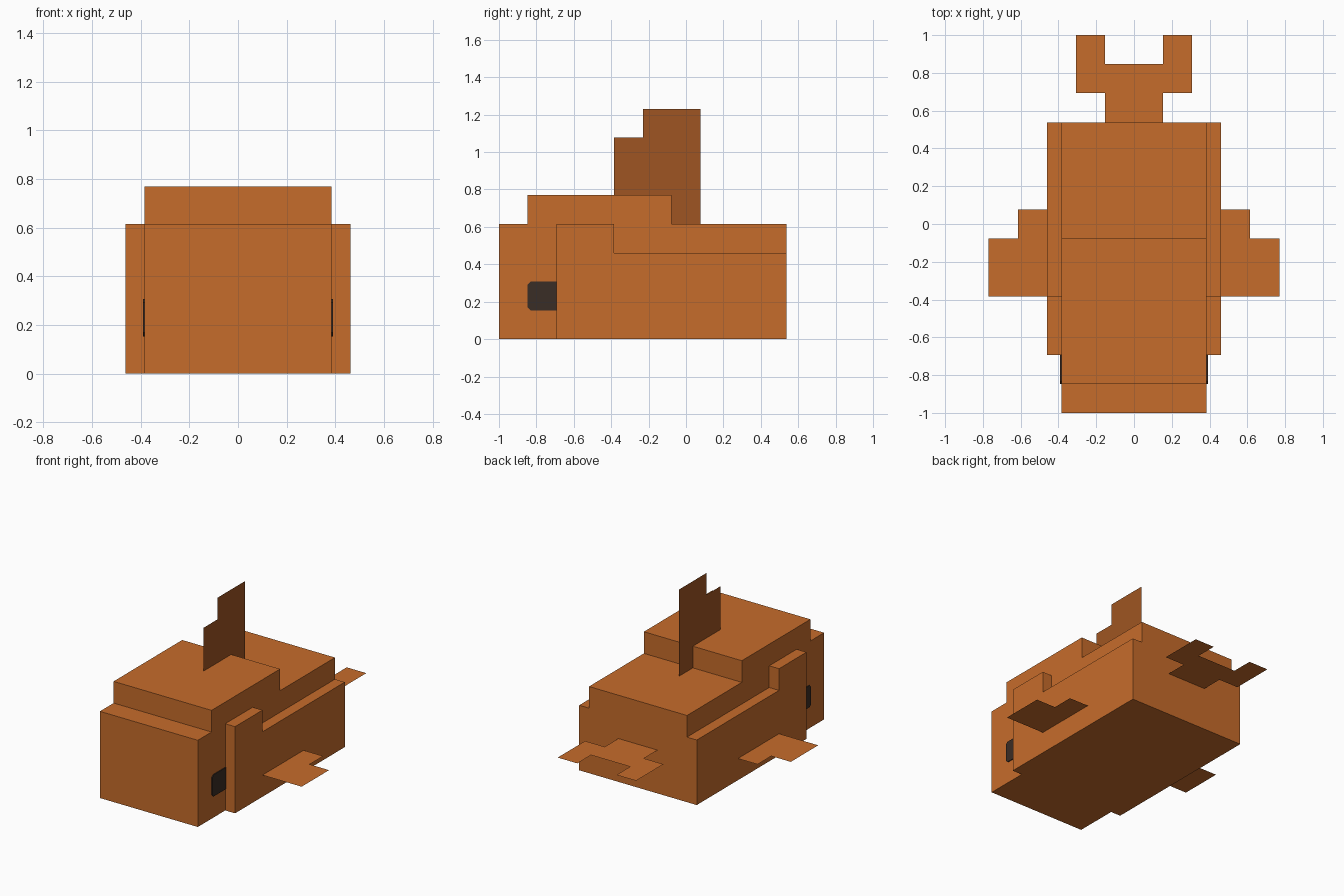
import bpy, bmesh
from mathutils import Vector

U = 2 / 26  # grid unit: the model is 26 units long

if "Cube" in bpy.data.objects:
    bpy.data.objects.remove(bpy.data.objects["Cube"], do_unlink=True)


def material(name, rgb):
    mat = bpy.data.materials.new(name)
    mat.use_nodes = True
    mat.diffuse_color = (*rgb, 1)
    mat.node_tree.nodes["Principled BSDF"].inputs["Base Color"].default_value = (*rgb, 1)
    return mat


ORANGE = material("orange", (0.565, 0.150, 0.024))
BROWN = material("dark_orange", (0.347, 0.091, 0.016))
BLACK = material("eye_black", (0.042, 0.026, 0.019))


def finish(name, bm, mat):
    mesh = bpy.data.meshes.new(name)
    bm.to_mesh(mesh)
    bm.free()
    mesh.materials.append(mat)
    obj = bpy.data.objects.new(name, mesh)
    bpy.context.collection.objects.link(obj)
    return obj


def outline(name, points, mat, depth=0):
    """Flat outline from 3D points in grid units, thickened along x by depth."""
    bm = bmesh.new()
    face = bm.faces.new([bm.verts.new(Vector(p) * U) for p in points])
    if depth:
        new = bmesh.ops.extrude_face_region(bm, geom=[face], use_keep_orig=True)["geom"]
        verts = [v for v in new if isinstance(v, bmesh.types.BMVert)]
        bmesh.ops.translate(bm, verts=verts, vec=(depth * U, 0, 0))
        bmesh.ops.recalc_face_normals(bm, faces=bm.faces)
    return finish(name, bm, mat)


# Stepped head and body, cut from one side profile
body = [(-13, 0), (7, 0), (7, 8), (-1, 8), (-1, 10), (-11, 10), (-11, 8), (-13, 8)]
outline("body", [(-5, y, z) for y, z in body], ORANGE, 10)

# Upright fin on the back
fin = [(-5, 8), (1, 8), (1, 16), (-3, 16), (-3, 14), (-5, 14)]
outline("back_fin", [(0, y, z) for y, z in fin], BROWN)

# Forked tail fin
half = [(2, 7), (2, 9), (4, 9), (4, 13), (2, 13), (2, 11)]
tail = half + [(-x, y) for x, y in reversed(half)]
outline("tail_fin", [(x, y, 4) for x, y in tail], ORANGE)

# Paired parts
flank = [(-9, 0), (7, 0), (7, 6), (-5, 6), (-5, 8), (-9, 8)]
flipper = [(6, -5), (10, -5), (10, -1), (8, -1), (8, 1), (6, 1)]
eye = [(-10.8, 2), (-9, 2), (-9, 4), (-10.8, 4), (-11, 3.8), (-11, 2.2)]
for side, s in (("left", 1), ("right", -1)):
    outline(side + "_flank", [(5 * s, y, z) for y, z in flank], ORANGE, s)
    pts = [(x * s, y, 2) for x, y in flipper]
    outline(side + "_flipper", pts[::s], ORANGE)
    outline(side + "_eye", [(5 * s, y, z) for y, z in eye], BLACK, 0.08 * s)
